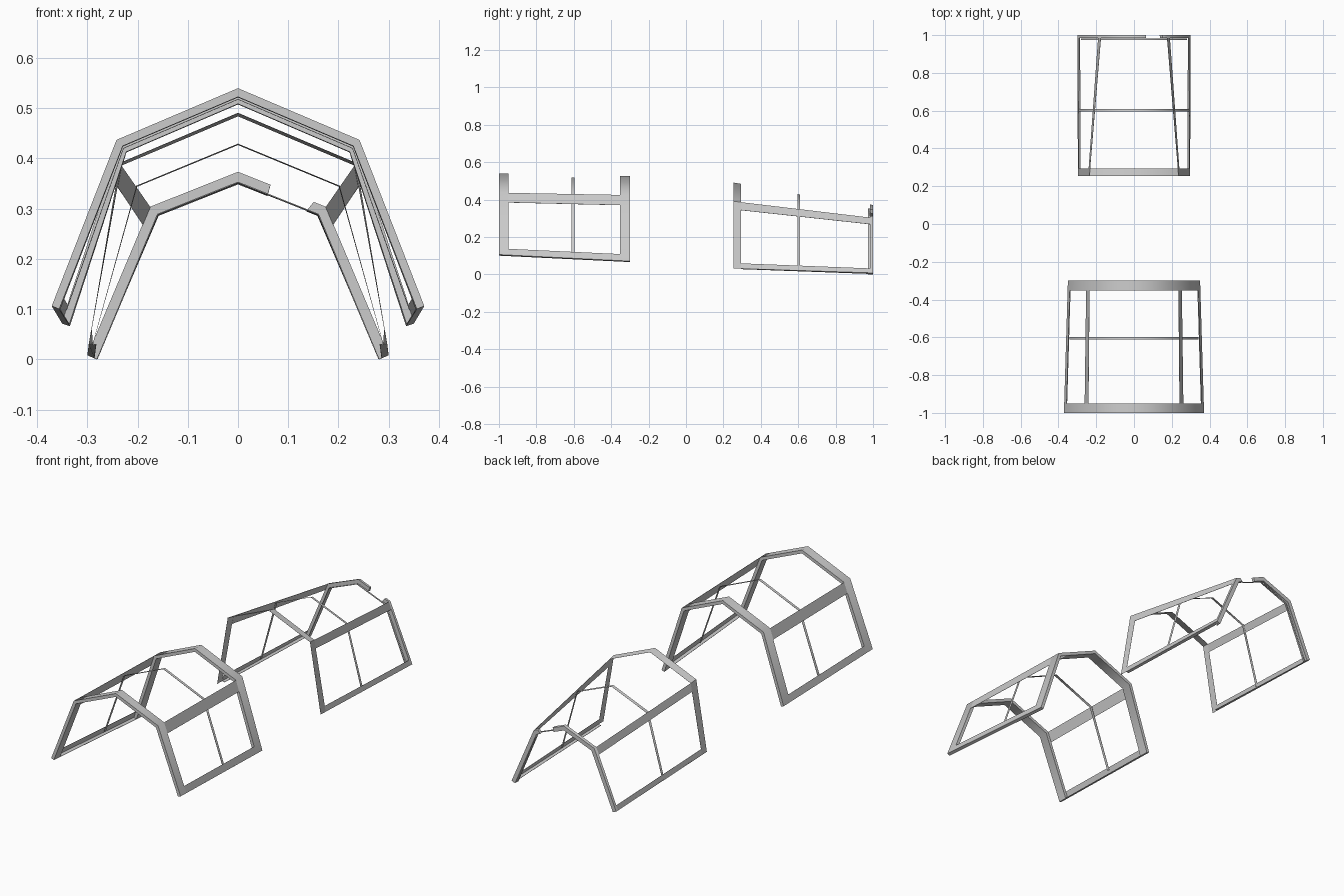
import bpy, bmesh, math
from mathutils import Vector

if "Cube" in bpy.data.objects:
    bpy.data.objects.remove(bpy.data.objects["Cube"])

# Each section: (y, foot, shoulder, apex height) at its front and rear ends
FRONT = ((-1.0, (0.371, 0.106), (0.242, 0.437), 0.540),
         (-0.30, (0.350, 0.071), (0.235, 0.424), 0.525))
REAR = ((0.253, (0.297, 0.032), (0.236, 0.391), 0.491),
        (1.0, (0.300, 0.008), (0.174, 0.302), 0.371))


def profile(section, y, d):
    """Five-point arch at depth y, offset inwards by d with mitred corners."""
    (y0, f0, s0, a0), (y1, f1, s1, a1) = section
    k = (y - y0) / (y1 - y0)
    foot = Vector(f0).lerp(Vector(f1), k)
    sh = Vector(s0).lerp(Vector(s1), k)
    apex = Vector((0, a0 + (a1 - a0) * k))
    flip = lambda v: Vector((-v.x, v.y))
    pts = [flip(foot), flip(sh), apex, sh, foot]
    normals = []
    for a, b in zip(pts, pts[1:]):
        t = (b - a).normalized()
        normals.append(Vector((t.y, -t.x)))
    out = []
    for i, p in enumerate(pts):
        n1, n2 = normals[max(i - 1, 0)], normals[min(i, 3)]
        out.append(p + (n1 + n2) * d / (1 + n1.dot(n2)))
    return out


def at(pts, t):
    i = min(int(t), 3)
    return pts[i].lerp(pts[i + 1], t - i)


def band(name, section, t0, t1, y0, y1, d0, d1):
    """Solid strip following the arch from t0 to t1 (0 left foot, 2 apex, 4 right foot)."""
    ts = [t0] + [i for i in (1, 2, 3) if t0 + 1e-4 < i < t1 - 1e-4] + [t1]
    corners = [profile(section, y, d) for y, d in ((y0, d0), (y1, d0), (y1, d1), (y0, d1))]
    ys = (y0, y1, y1, y0)
    bm = bmesh.new()
    rings = []
    for t in ts:
        ring = []
        for pts, y in zip(corners, ys):
            p = at(pts, t)
            ring.append(bm.verts.new((p.x, y, p.y)))
        rings.append(ring)
    for a, b in zip(rings, rings[1:]):
        for i in range(4):
            j = (i + 1) % 4
            bm.faces.new((a[i], a[j], b[j], b[i]))
    bm.faces.new(rings[0])
    bm.faces.new(rings[-1][::-1])
    bmesh.ops.recalc_face_normals(bm, faces=bm.faces)
    me = bpy.data.meshes.new(name)
    bm.to_mesh(me)
    bm.free()
    ob = bpy.data.objects.new(name, me)
    bpy.context.collection.objects.link(ob)
    # Soft shading over the roof bends, sharp box edges
    bpy.ops.object.select_all(action='DESELECT')
    ob.select_set(True)
    bpy.context.view_layer.objects.active = ob
    bpy.ops.object.shade_smooth_by_angle(angle=math.radians(55))


def both(name, section, t0, t1, *rest):
    band(name + "_left", section, t0, t1, *rest)
    band(name + "_right", section, 4 - t1, 4 - t0, *rest)


THIN = 0.001

# Front section: two solid arches, thin centre rib, side rails
band("front_section_front_arch", FRONT, 0, 4, -1.0, -0.95, 0, 0.016)
band("front_section_rear_arch", FRONT, 0, 4, -0.353, -0.30, 0, 0.016)
band("front_section_rib", FRONT, 0.05, 3.95, -0.612, -0.597, 0.012, 0.013)
both("front_section_shoulder_rail", FRONT, 0.845, 1, -0.95, -0.353, 0, THIN)
both("front_section_sill", FRONT, 0, 0.1, -0.95, -0.353, 0, THIN)
both("front_section_sill_lip", FRONT, 0, 0.006, -0.95, -0.353, 0, 0.016)

# Rear section: sheet arch, thin centre rib, side rails
band("rear_section_front_arch", REAR, 0, 4, 0.253, 0.294, 0, THIN / 2)
band("rear_section_rib", REAR, 0.03, 3.97, 0.595, 0.61, 0.006, 0.0065)
both("rear_section_shoulder_rail", REAR, 0.88, 1, 0.294, 0.985, 0, THIN)
both("rear_section_sill", REAR, 0, 0.08, 0.294, 0.985, 0, THIN)
both("rear_section_sill_lip", REAR, 0, 0.006, 0.294, 0.985, 0, 0.015)

# Rear rim, broken on one side of the roof, with a thin unbroken inner strip
band("rear_rim_long", REAR, 0, 2.37, 0.985, 1.0, 0, 0.021)
band("rear_rim_short", REAR, 2.86, 4, 0.985, 1.0, 0, 0.021)
band("rear_inner_strip", REAR, 0, 4, 0.973, 0.983, 0.020, 0.022)
